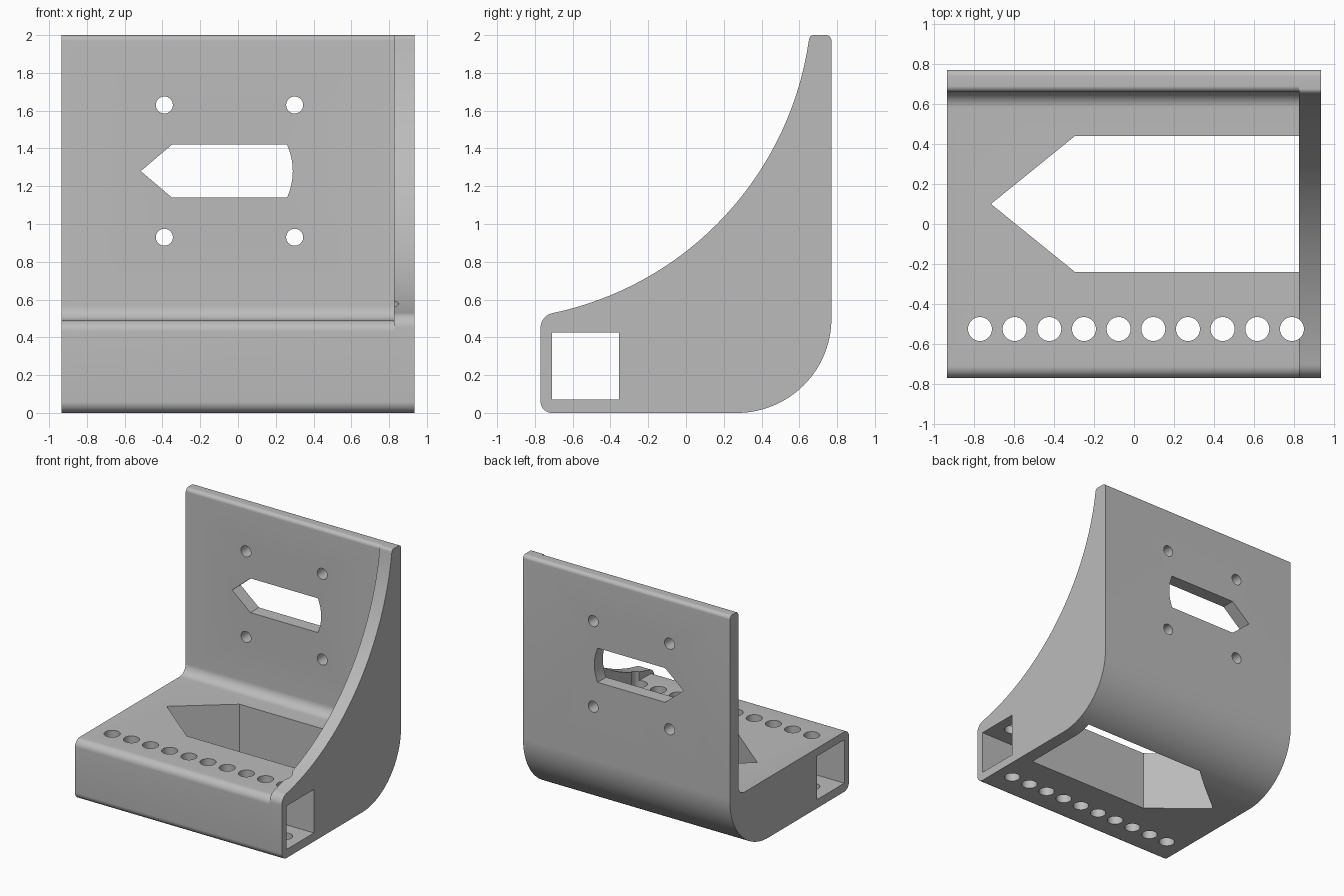
import bpy, bmesh, math
from mathutils import Vector

cube = bpy.data.objects.get("Cube")
if cube:
    bpy.data.objects.remove(cube, do_unlink=True)

HALF, INNER = 0.935, 0.825   # bracket half width, inner face of the gusset

grey = bpy.data.materials.new("plain grey")
grey.use_nodes = True
grey.diffuse_color = (0.5, 0.5, 0.5, 1)
grey.node_tree.nodes["Principled BSDF"].inputs["Base Color"].default_value = (0.5, 0.5, 0.5, 1)


def rounded(corners, steps=10):
    """Outline from (a, b, radius) corners, each replaced by a tangent arc."""
    out = []
    for i, (a, b, r) in enumerate(corners):
        p = Vector((a, b))
        if r == 0:
            out.append(p)
            continue
        u = (Vector(corners[i - 1][:2]) - p).normalized()
        v = (Vector(corners[(i + 1) % len(corners)][:2]) - p).normalized()
        half = u.angle(v) / 2
        centre = p + (u + v).normalized() * (r / math.sin(half))
        start = p + u * (r / math.tan(half)) - centre
        end = p + v * (r / math.tan(half)) - centre
        sweep = start.angle_signed(end)
        n = steps * (3 if r > 0.2 else 1)
        for k in range(n + 1):
            t = -sweep * k / n
            c, s = math.cos(t), math.sin(t)
            out.append(centre + Vector((start.x * c - start.y * s, start.x * s + start.y * c)))
    return out


def circle(a, b, r, n=40):
    return [Vector((a + r * math.cos(math.tau * k / n), b + r * math.sin(math.tau * k / n)))
            for k in range(n)]


def prism(name, outline, axis, lo, hi):
    """Extrude a 2D outline along an axis; the outline uses the other two axes in order."""
    place = {"x": lambda p, h: (h, p[0], p[1]),
             "y": lambda p, h: (p[0], h, p[1]),
             "z": lambda p, h: (p[0], p[1], h)}[axis]
    bm = bmesh.new()
    face = bm.faces.new([bm.verts.new(place(p, lo)) for p in outline])
    top = bmesh.ops.extrude_face_region(bm, geom=[face])
    shift = Vector(place((0, 0), hi - lo))
    bmesh.ops.translate(bm, vec=shift, verts=[g for g in top["geom"] if isinstance(g, bmesh.types.BMVert)])
    bmesh.ops.recalc_face_normals(bm, faces=bm.faces)
    mesh = bpy.data.meshes.new(name)
    bm.to_mesh(mesh)
    bm.free()
    mesh.materials.append(grey)
    obj = bpy.data.objects.new(name, mesh)
    bpy.context.collection.objects.link(obj)
    return obj


def combine(obj, other, operation):
    mod = obj.modifiers.new(operation, "BOOLEAN")
    mod.operation, mod.object, mod.solver = operation, other, "EXACT"
    bpy.context.view_layer.objects.active = obj
    bpy.ops.object.modifier_apply(modifier=mod.name)
    bpy.data.objects.remove(other, do_unlink=True)


# Base and back wall: one L-shaped section
shared = [(0.77, 2, 0.03), (0.77, 0, 0.5), (-0.77, 0, 0.06)]
bracket = prism("bracket", rounded(shared + [(-0.77, 0.49, 0.06), (0.66, 0.49, 0.08), (0.66, 2, 0.03)]),
                "x", -HALF, INNER)

# Arrow-shaped opening in the base, closed by the gusset
combine(bracket, prism("base_opening", [(-0.715, 0.10), (-0.295, -0.24), (1.1, -0.24), (1.1, 0.44), (-0.295, 0.44)],
                       "z", -0.1, 0.8), "DIFFERENCE")

# Side gusset with a sweeping concave edge
cy, cz, radius = -1.059, 2.219, 1.727
a0, a1 = math.atan2(0.53 - cz, -0.70 - cy), math.atan2(1.97 - cz, 0.65 - cy)
sweep = [(cy + radius * math.cos(a0 + (a1 - a0) * k / 48),
          cz + radius * math.sin(a0 + (a1 - a0) * k / 48), 0) for k in range(49)]
gusset = prism("gusset", rounded(shared + [(-0.77, 0.515, 0.08)] + sweep + [(0.655, 2, 0.025)]),
               "x", INNER, HALF)
combine(bracket, gusset, "UNION")

# Square tunnel along the front of the base
combine(bracket, prism("tunnel", [(-0.71, 0.07), (-0.355, 0.07), (-0.355, 0.425), (-0.71, 0.425)],
                       "x", -1.1, 1.1), "DIFFERENCE")

# Row of round holes through the base
for i in range(10):
    combine(bracket, prism("base_hole", circle(-0.77 + i * 0.1733, -0.525, 0.06), "z", -0.1, 0.9), "DIFFERENCE")

# Wall opening: pointed on one end, bowed on the other
bow = [(0.29 - 0.03 * (k / 6) ** 2, 1.28 + 0.14 * k / 6) for k in range(-6, 7)]
combine(bracket, prism("wall_opening", [(-0.35, 1.42), (-0.515, 1.28), (-0.35, 1.14)] + bow,
                       "y", 0.4, 1.0), "DIFFERENCE")

# Four screw holes in the wall
for x in (-0.39, 0.30):
    for z in (0.93, 1.63):
        combine(bracket, prism("screw_hole", circle(x, z, 0.045), "y", 0.4, 1.0), "DIFFERENCE")

bpy.ops.object.select_all(action="DESELECT")
bracket.select_set(True)
bpy.context.view_layer.objects.active = bracket
bpy.ops.object.shade_smooth_by_angle(angle=math.radians(25))
